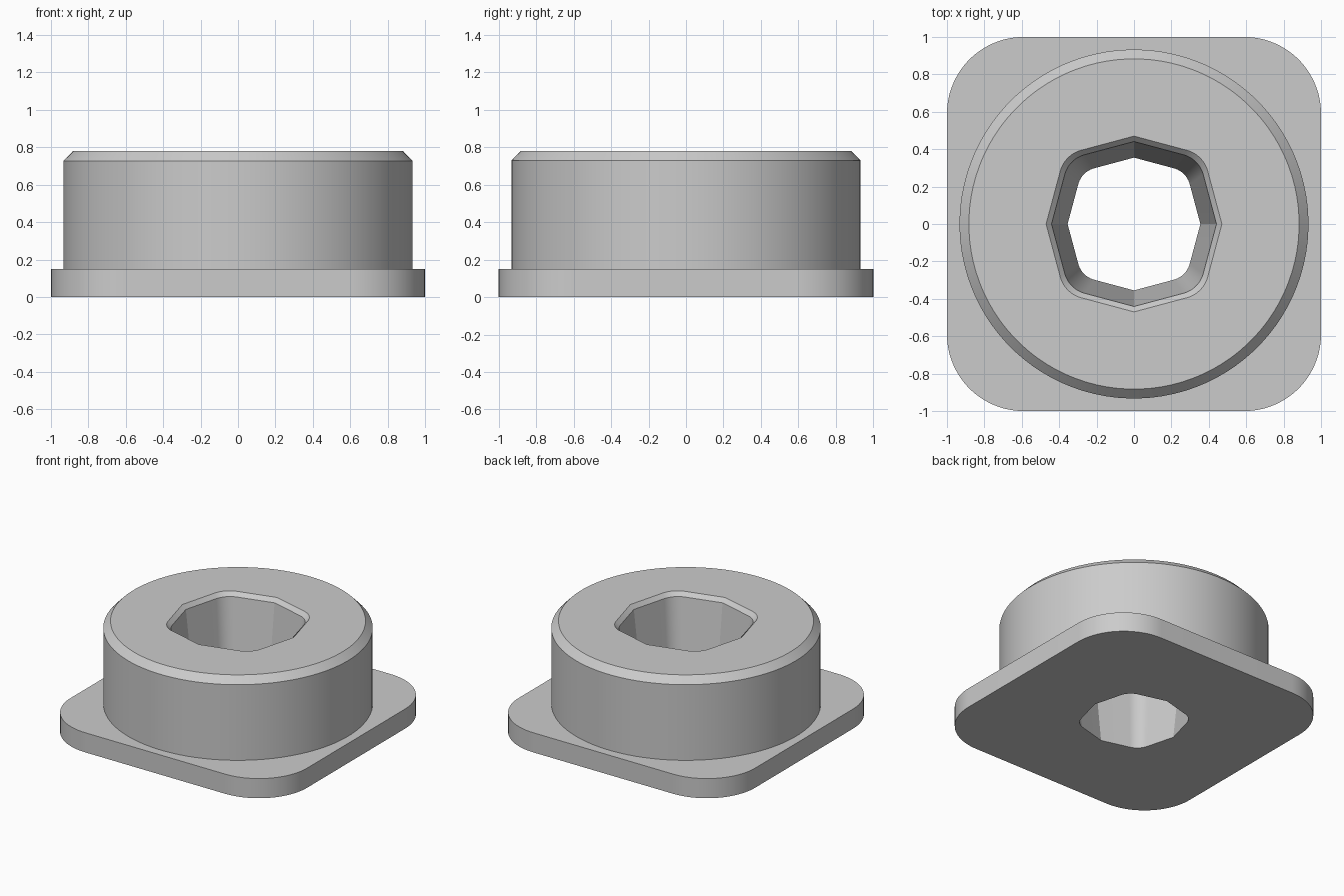
import bpy, bmesh, math

if "Cube" in bpy.data.objects:
    bpy.data.objects.remove(bpy.data.objects["Cube"])

Q = 24  # points per quadrant in every ring


def quadrants(first, z):
    """Repeat one quadrant of points around the z axis."""
    ring = []
    for k in range(4):
        c, s = [(1, 0), (0, 1), (-1, 0), (0, -1)][k]
        ring += [(x * c - y * s, x * s + y * c, z) for x, y in first]
    return ring


def circle(r, z):
    a = [math.pi / 2 * (i + 0.5) / Q for i in range(Q)]
    return quadrants([(r * math.cos(t), r * math.sin(t)) for t in a], z)


def rounded_square(half, radius, z):
    c = half - radius
    a = [math.pi / 2 * i / (Q - 1) for i in range(Q)]
    return quadrants([(c + radius * math.cos(t), c + radius * math.sin(t)) for t in a], z)


def bore(r, z):
    """Bulging square: a point on each axis, rounded diagonal corners."""
    tilt = math.radians(15)
    fillet = 0.34 * r
    c = (r * math.cos(tilt) - fillet) / (math.sin(tilt) + math.cos(tilt))
    a = [tilt + math.radians(60) * i / (Q - 2) for i in range(Q - 1)]
    pts = [(r, 0)] + [(c + fillet * math.cos(t), c + fillet * math.sin(t)) for t in a]
    return quadrants(pts, z)


# Closed chain of rings: flange, round boss with chamfer, tapered bore
rings = [
    rounded_square(1.0, 0.41, 0.0),
    rounded_square(1.0, 0.41, 0.15),
    circle(0.933, 0.15),
    circle(0.933, 0.728),
    circle(0.883, 0.78),
    bore(0.47, 0.78),
    bore(0.441, 0.75),
    bore(0.355, 0.0),
]

bm = bmesh.new()
loops = [[bm.verts.new(p) for p in ring] for ring in rings]
n = 4 * Q
for j, low in enumerate(loops):
    high = loops[(j + 1) % len(loops)]
    for i in range(n):
        k = (i + 1) % n
        bm.faces.new((low[i], low[k], high[k], high[i]))
bmesh.ops.recalc_face_normals(bm, faces=bm.faces)
mesh = bpy.data.meshes.new("flanged_bushing")
bm.to_mesh(mesh)
bm.free()

bushing = bpy.data.objects.new("flanged_bushing", mesh)
bpy.context.collection.objects.link(bushing)

# Plain grey finish
grey = bpy.data.materials.new("grey")
grey.diffuse_color = (0.6, 0.6, 0.6, 1)
grey.use_nodes = True
grey.node_tree.nodes["Principled BSDF"].inputs["Base Color"].default_value = grey.diffuse_color
mesh.materials.append(grey)

bpy.context.view_layer.objects.active = bushing
bushing.select_set(True)
bpy.ops.object.shade_smooth_by_angle(angle=math.radians(25))
